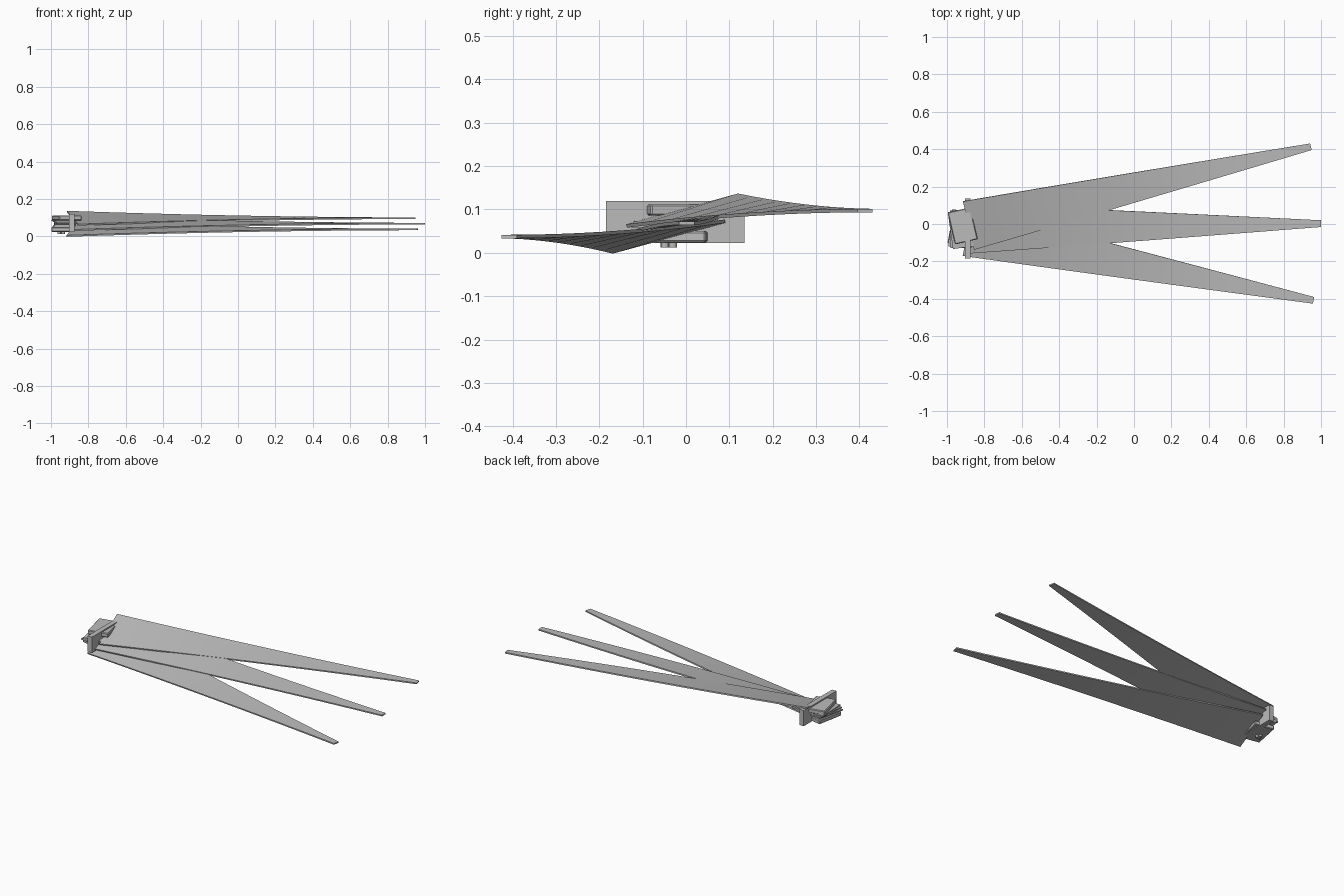
import bpy, bmesh, math
from mathutils import Vector, Matrix

if "Cube" in bpy.data.objects:
    bpy.data.objects.remove(bpy.data.objects["Cube"])

grey = bpy.data.materials.new("plain grey")
grey.diffuse_color = (0.5, 0.5, 0.5, 1)
grey.use_nodes = True
grey.node_tree.nodes["Principled BSDF"].inputs["Base Color"].default_value = grey.diffuse_color


def finish(name, bm):
    bmesh.ops.recalc_face_normals(bm, faces=bm.faces)
    me = bpy.data.meshes.new(name)
    bm.to_mesh(me)
    bm.free()
    me.materials.append(grey)
    ob = bpy.data.objects.new(name, me)
    bpy.context.collection.objects.link(ob)
    return ob


def box(name, centre, size, turn=0, roll=0, bevel=0):
    bm = bmesh.new()
    m = (Matrix.Translation(centre) @ Matrix.Rotation(math.radians(turn), 4, 'Z')
         @ Matrix.Rotation(math.radians(roll), 4, 'X') @ Matrix.Diagonal((*size, 1)))
    bmesh.ops.create_cube(bm, size=1, matrix=m)
    if bevel:
        bmesh.ops.bevel(bm, geom=bm.edges[:], offset=bevel, segments=1, affect='EDGES')
    return finish(name, bm)


def blade(name, base, tip, z, steps=10, thick=0.008):
    """Tapered plate whose roll eases from 15 degrees at the root to flat at the tip."""
    a, b = Vector((*base, z)), Vector((*tip, z))
    along = (b - a).normalized()
    across = Vector((-along.y, along.x, 0))
    up = Vector((0, 0, 1))
    bm = bmesh.new()
    rings = []
    for i in range(steps + 1):
        t = i / steps
        half = 0.137 + (0.018 - 0.137) * t
        r = math.radians(15 * (1 - t))
        side = across * math.cos(r) + up * math.sin(r)
        nrm = up * math.cos(r) - across * math.sin(r)
        c = a.lerp(b, t)
        rings.append([bm.verts.new(c + side * half * s + nrm * thick / 2 * n)
                      for s, n in ((-1, -1), (1, -1), (1, 1), (-1, 1))])
    for p, q in zip(rings, rings[1:]):
        for k in range(4):
            j = (k + 1) % 4
            bm.faces.new((p[k], p[j], q[j], q[k]))
    bm.faces.new(rings[0])
    bm.faces.new(rings[-1][::-1])
    ob = finish(name, bm)
    for p in ob.data.polygons:
        p.use_smooth = True
    bpy.context.view_layer.objects.active = ob
    ob.select_set(True)
    bpy.ops.object.shade_smooth_by_angle(angle=math.radians(30))
    ob.select_set(False)


# three fanned blades
blade("upper_blade", (-0.885, -0.008), (0.946, 0.413), 0.0975)
blade("middle_blade", (-0.890, -0.025), (1.0, 0.002), 0.0685)
blade("lower_blade", (-0.890, -0.040), (0.960, -0.408), 0.0375)

# root brackets turned with their blades
box("upper_bracket", (-0.916, -0.010, 0.099), (0.124, 0.175, 0.026), 13, 0, 0.004)
box("lower_bracket", (-0.922, -0.028, 0.037), (0.120, 0.172, 0.026), -11, 0, 0.004)

# thin tilted plates between the brackets
for i, (turn, z) in enumerate(((8, 0.078), (1, 0.069), (-6, 0.060))):
    box(f"root_plate_{i + 1}", (-0.925, -0.027, z), (0.115, 0.2, 0.007), turn, 5)

# upright cross plate
box("cross_plate", (-0.888, -0.025, 0.0715), (0.03, 0.32, 0.097))

# bolts under the lower bracket
for i, (x, y) in enumerate(((-0.957, -0.05), (-0.947, -0.03), (-0.935, -0.048))):
    bm = bmesh.new()
    bmesh.ops.create_cone(bm, cap_ends=True, segments=12, radius1=0.009, radius2=0.009,
                          depth=0.014, matrix=Matrix.Translation((x, y, 0.0195)))
    finish(f"bolt_{i + 1}", bm)
